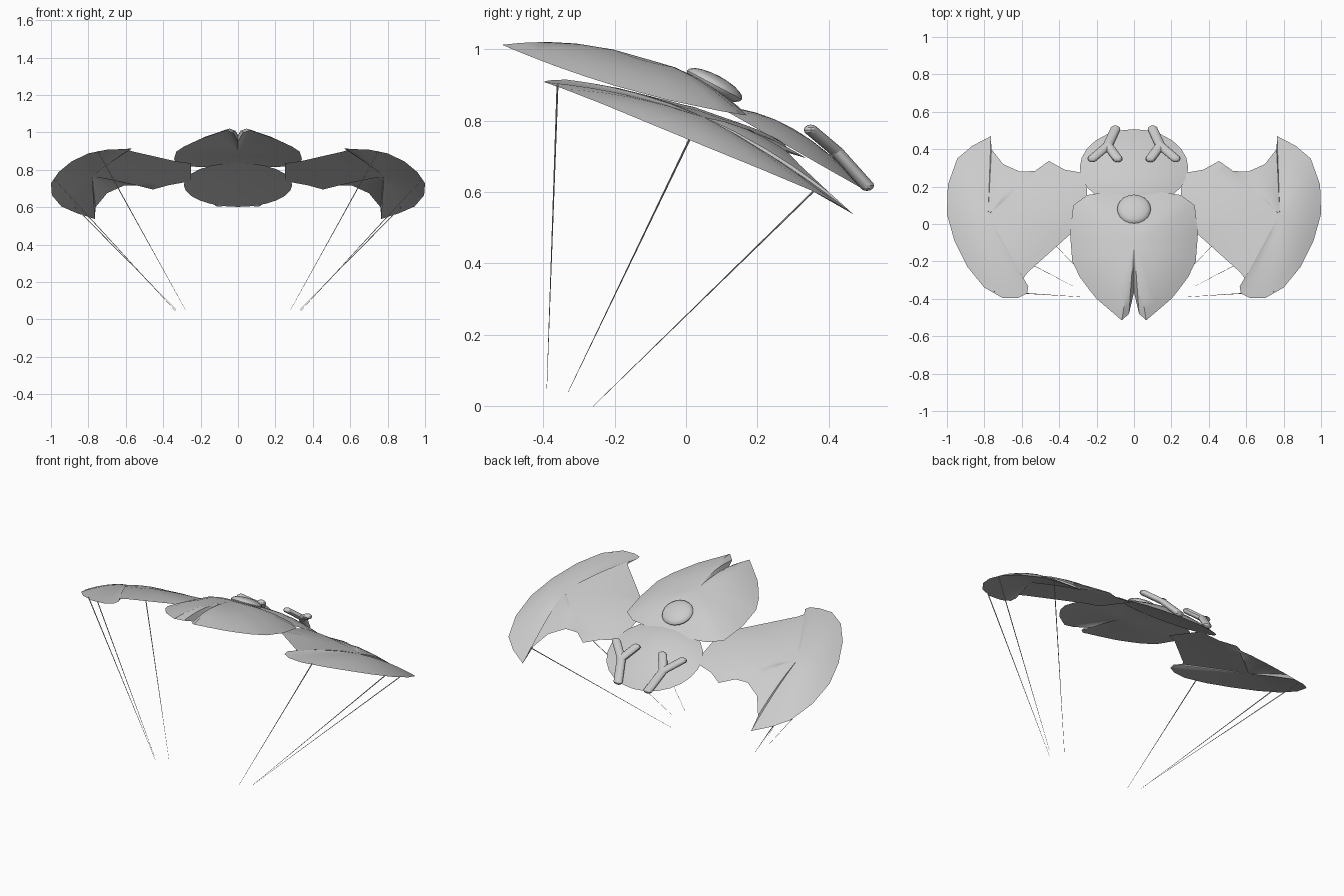
import bpy
import bmesh
import math
from mathutils import Vector, Matrix

cube = bpy.data.objects.get("Cube")
if cube:
    bpy.data.objects.remove(cube, do_unlink=True)

# Single fabric colour
grey = bpy.data.materials.new("light_grey")
grey.use_nodes = True
grey.diffuse_color = (0.6, 0.6, 0.6, 1)
grey.node_tree.nodes["Principled BSDF"].inputs["Base Color"].default_value = (0.6, 0.6, 0.6, 1)


def finish(bm, name, angle=40):
    bmesh.ops.recalc_face_normals(bm, faces=bm.faces)
    mesh = bpy.data.meshes.new(name)
    bm.to_mesh(mesh)
    bm.free()
    mesh.materials.append(grey)
    ob = bpy.data.objects.new(name, mesh)
    bpy.context.collection.objects.link(ob)
    bpy.ops.object.select_all(action='DESELECT')
    ob.select_set(True)
    bpy.context.view_layer.objects.active = ob
    bpy.ops.object.shade_smooth_by_angle(angle=math.radians(angle))
    return ob


def domed_panel(name, outline, centre, rise, hollow):
    """Sail: rings of the outline shrink to the centre, domed above and below."""
    bm = bmesh.new()
    pts = [Vector(p) for p in outline]
    mid = Vector(centre)
    rim = [bm.verts.new(p) for p in pts]
    n = len(rim)
    for height in (rise, hollow):
        ring = rim
        for t in (0.88, 0.7, 0.5, 0.25):
            lift = Vector((0, 0, height * (1 - t * t)))
            inner = [bm.verts.new(mid.lerp(p, t) + lift) for p in pts]
            for i in range(n):
                j = (i + 1) % n
                bm.faces.new((ring[i], ring[j], inner[j], inner[i]))
            ring = inner
        tip = bm.verts.new(mid + Vector((0, 0, height)))
        for i in range(n):
            bm.faces.new((ring[i], ring[(i + 1) % n], tip))
    return finish(bm, name)


def mirrored(half):
    """Close a half outline whose first and last points lie on the centre line."""
    return half + [(-x, y) for x, y in half[-2:0:-1]]


def body_rim(y):
    return 0.846 - 0.218 * y + 0.204 * y * y


def head_rim(y):
    return 0.72 - 0.57 * (y - 0.3)


# Body with a notched front edge
half_body = [(0, .175), (.15, .17), (.25, .155), (.325, .1), (.342, -.05), (.33, -.2),
             (.29, -.283), (.24, -.35), (.2, -.4), (.13, -.46), (.065, -.515), (.027, -.48), (0, -.365)]
domed_panel("body", [(x, y, body_rim(y)) for x, y in mirrored(half_body)],
            (0, -.1, body_rim(-.1)), 0.1, 0.02)

# Oval head
oval = []
for i in range(24):
    a = math.tau * i / 24
    y = 0.3 + 0.207 * math.sin(a)
    oval.append((0.29 * math.cos(a), y, head_rim(y)))
domed_panel("head", oval, (0, .3, head_rim(.3)), 0.058, 0.01)

# Round button on the back
bm = bmesh.new()
bmesh.ops.create_uvsphere(bm, u_segments=20, v_segments=10, radius=1)
place = (Matrix.Translation((0, .08, .9)) @ Matrix.Rotation(math.radians(-28), 4, 'X')
         @ Matrix.Diagonal((.09, .087, .028, 1)))
bmesh.ops.transform(bm, matrix=place, verts=bm.verts)
finish(bm, "round_button")


def capsule(name, a, b):
    """Flattened rounded bar between two points."""
    bm = bmesh.new()
    for p in (a, b):
        m = Matrix.Translation(p) @ Matrix.Diagonal((.027, .02, .015, 1))
        bmesh.ops.create_uvsphere(bm, u_segments=12, v_segments=6, radius=1, matrix=m)
    hull = bmesh.ops.convex_hull(bm, input=bm.verts[:])
    loose = set(hull["geom_interior"] + hull["geom_unused"])
    bmesh.ops.delete(bm, geom=[g for g in loose if isinstance(g, bmesh.types.BMVert)], context='VERTS')
    finish(bm, name)


def line(name, top, bottom):
    """Thin cord tapering towards the harness."""
    top, bottom = Vector(top), Vector(bottom)
    d = top - bottom
    bm = bmesh.new()
    bmesh.ops.create_cone(bm, cap_ends=True, segments=6, radius1=.0006, radius2=.003, depth=d.length)
    turn = d.to_track_quat('Z', 'Y').to_matrix().to_4x4()
    bmesh.ops.transform(bm, matrix=Matrix.Translation((top + bottom) / 2) @ turn, verts=bm.verts)
    finish(bm, name)


# Scalloped wing outline, from the front root round to the back root
wing = [(.25, .0, .835), (.33, -.045, .845), (.57, -.26, .9), (.592, -.292, .908), (.565, -.335, .915),
        (.572, -.372, .914), (.62, -.395, .911), (.7, -.397, .908), (.8, -.34, .888), (.89, -.23, .845),
        (.96, -.09, .787), (1, .053, .728), (.995, .21, .664), (.945, .35, .605), (.866, .417, .57),
        (.765, .47, .537), (.762, .4, .6), (.7, .32, .675), (.61, .28, .716), (.53, .283, .716),
        (.455, .337, .695), (.37, .29, .718), (.25, .27, .74)]
wing_centre = (.78, .05, .75)
cords = [((.75, -.36, .9), (.28, -.39, .05)),
         ((.98, .01, .748), (.33, -.33, .04)),
         ((.87, .355, .6), (.28, -.26, 0))]
fork = (.14, .42, .715)
prongs = {"stem": (.1, .507, .618), "outer_prong": (.222, .35, .774), "inner_prong": (.088, .35, .774)}

for side, s in (("left", 1), ("right", -1)):
    def flip(p):
        return (p[0] * s, p[1], p[2])

    # Wing, its cords and the forked horn on the head
    domed_panel(side + "_wing", [flip(p) for p in wing], flip(wing_centre), 0.06, 0.015)
    for i, (top, bottom) in enumerate(cords):
        line(f"{side}_cord_{i + 1}", flip(top), flip(bottom))
    for part, end in prongs.items():
        capsule(f"{side}_horn_{part}", flip(fork), flip(end))
